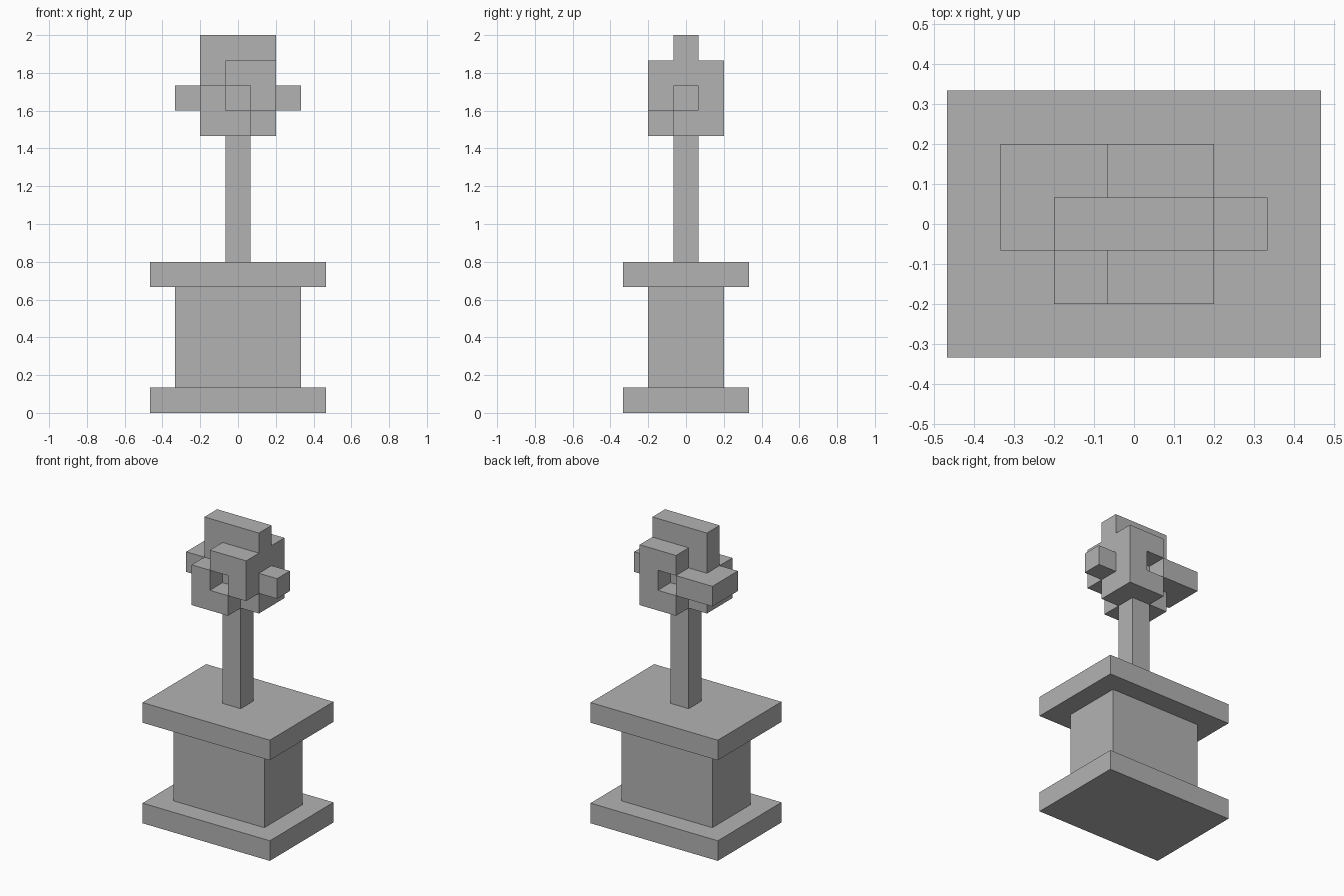
import bpy
import bmesh
from mathutils import Vector

U = 2 / 15  # one block of the model

cube = bpy.data.objects.get("Cube")
if cube:
    bpy.data.objects.remove(cube)

grey = bpy.data.materials.new("plain grey")
grey.use_nodes = True
colour = (0.45, 0.45, 0.45, 1)
grey.diffuse_color = colour
grey.node_tree.nodes["Principled BSDF"].inputs["Base Color"].default_value = colour


def add_object(name, bm):
    mesh = bpy.data.meshes.new(name)
    bm.to_mesh(mesh)
    bm.free()
    mesh.materials.append(grey)
    obj = bpy.data.objects.new(name, mesh)
    bpy.context.scene.collection.objects.link(obj)


def add_block(name, width, depth, bottom, top):
    """Centred box, measured in blocks."""
    bm = bmesh.new()
    bmesh.ops.create_cube(bm, size=1)
    for v in bm.verts:
        v.co = Vector((v.co.x * width, v.co.y * depth,
                       top if v.co.z > 0 else bottom)) * U
    add_object(name, bm)


# Pedestal and post
add_block("base_slab", 7, 5, 0, 1)
add_block("pedestal", 5, 3, 1, 5)
add_block("top_slab", 7, 5, 5, 6)
add_block("post", 1, 1, 6, 11)

# Interlocked knot: slices from front to back, rows from top to bottom
slices = [
    [".....", "..##.", ".#.#.", ".##.."],
    [".###.", ".###.", "#####", ".###."],
    [".....", "..##.", "##.#.", "..##."],
]
filled = {(x - 2, y - 1, 14 - row)
          for y, rows in enumerate(slices)
          for row, line in enumerate(rows)
          for x, mark in enumerate(line) if mark == "#"}

# Skin only the exposed sides of the filled blocks
bm = bmesh.new()
corners = {}


def corner(p):
    key = tuple(round(c * 2) for c in p)
    if key not in corners:
        corners[key] = bm.verts.new(p * U)
    return corners[key]


for cell in filled:
    centre = Vector(cell) + Vector((0, 0, 0.5))
    for axis in range(3):
        for sign in (-1, 1):
            n = Vector((0, 0, 0))
            n[axis] = sign
            if tuple(int(c) for c in Vector(cell) + n) in filled:
                continue
            a = Vector((0, 0, 0))
            a[(axis + 1) % 3] = 1
            b = n.cross(a)
            bm.faces.new([corner(centre + (n + s * a + t * b) / 2)
                          for s, t in ((-1, -1), (1, -1), (1, 1), (-1, 1))])

bmesh.ops.dissolve_limit(bm, angle_limit=0.02, verts=bm.verts[:], edges=bm.edges[:])
add_object("knot", bm)
